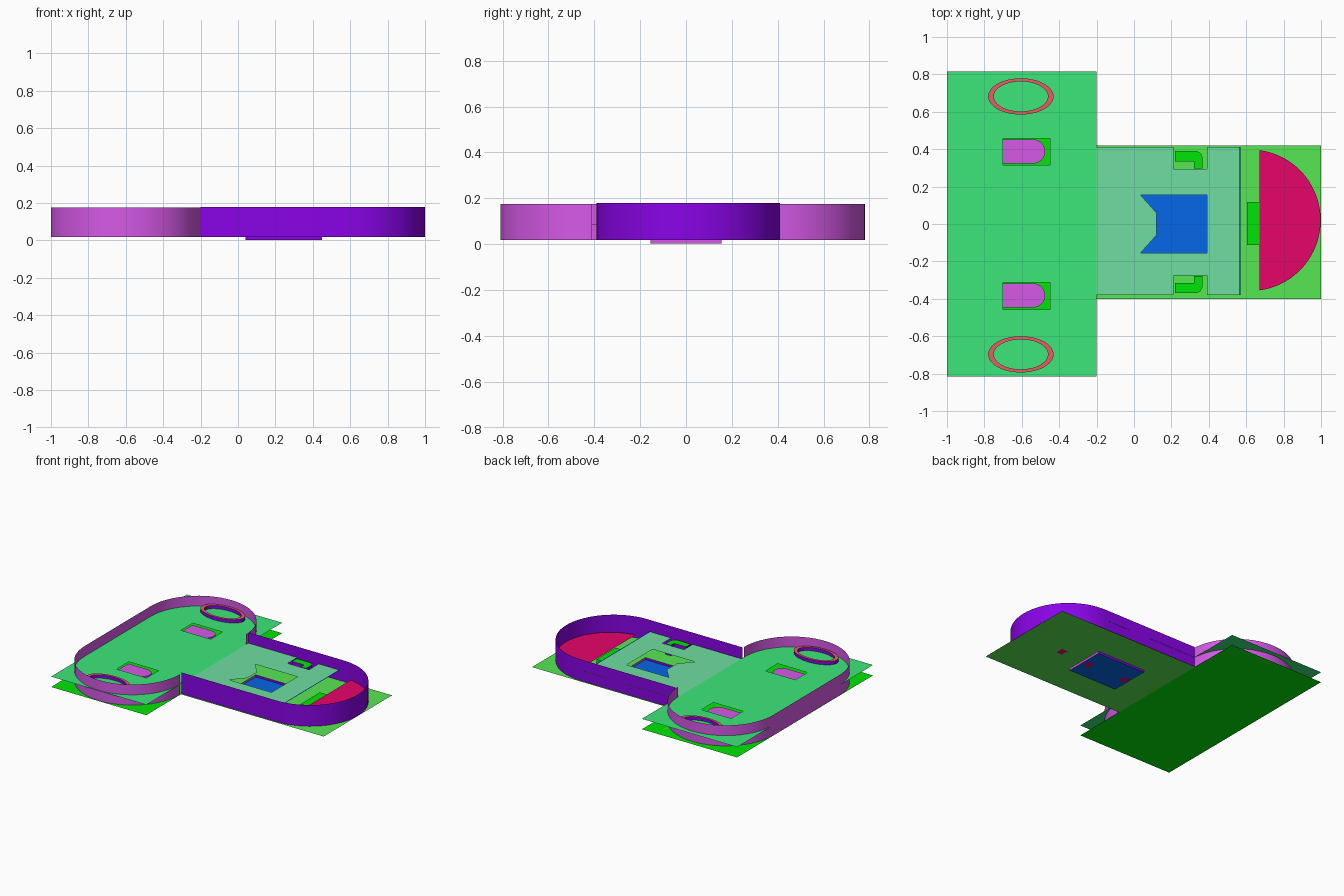
import bpy, bmesh, math

if "Cube" in bpy.data.objects:
    bpy.data.objects.remove(bpy.data.objects["Cube"])


def mat(name, rgb):
    lin = []
    for c in rgb:
        c /= 255
        lin.append(c / 12.92 if c <= 0.04045 else ((c + 0.055) / 1.055) ** 2.4)
    m = bpy.data.materials.new(name)
    m.diffuse_color = (*lin, 1)
    m.use_nodes = True
    m.node_tree.nodes["Principled BSDF"].inputs["Base Color"].default_value = m.diffuse_color
    return m


GREEN = mat("sea green", (60, 232, 123))
TEAL = mat("soft teal", (112, 222, 162))
FLOOR = mat("leaf green", (87, 231, 83))
BRIGHT = mat("bright green", (0, 230, 6))
RED = mat("crimson", (230, 5, 105))
BLUE = mat("blue", (6, 102, 232))
SALMON = mat("salmon", (232, 93, 104))
PURPLE = mat("purple", (138, 4, 232))
PINK = mat("orchid pink", (215, 90, 232))


def finish(bm, name, material, smooth=False):
    me = bpy.data.meshes.new(name)
    for f in bm.faces:
        f.smooth = smooth
    bm.to_mesh(me)
    bm.free()
    me.materials.append(material)
    ob = bpy.data.objects.new(name, me)
    bpy.context.collection.objects.link(ob)
    return ob


def sheet(name, loops, z, material):
    """Flat sheet: first loop is the outline, the others are holes."""
    bm = bmesh.new()
    edges = []
    for loop in loops:
        vs = [bm.verts.new((x, y, z)) for x, y in loop]
        edges += [bm.edges.new((vs[i - 1], vs[i])) for i in range(len(vs))]
    bmesh.ops.triangle_fill(bm, edges=edges, use_beauty=True, normal=(0, 0, 1))
    bm.normal_update()
    for f in bm.faces:
        if f.normal.z < 0:
            f.normal_flip()
    bmesh.ops.dissolve_limit(bm, angle_limit=0.01, verts=bm.verts[:], edges=bm.edges[:])
    return finish(bm, name, material)


def wall(name, path, z0, z1, material, closed=False, smooth=False):
    """Thin upright wall along a path."""
    bm = bmesh.new()
    lo = [bm.verts.new((x, y, z0)) for x, y in path]
    hi = [bm.verts.new((x, y, z1)) for x, y in path]
    n = len(path)
    for i in range(n if closed else n - 1):
        j = (i + 1) % n
        bm.faces.new((lo[i], lo[j], hi[j], hi[i]))
    return finish(bm, name, material, smooth)


def rect(x0, x1, y0, y1):
    return [(x0, y0), (x1, y0), (x1, y1), (x0, y1)]


def arc(cx, cy, rx, ry, a0, a1, n=32):
    return [(cx + rx * math.cos(math.radians(a0 + (a1 - a0) * i / n)),
             cy + ry * math.sin(math.radians(a0 + (a1 - a0) * i / n)))
            for i in range(n + 1)]


# Cross wing: two sheets and the rounded wall, open towards the hall
slots = [rect(-0.7, -0.45, 0.315, 0.457), rect(-0.7, -0.45, -0.457, -0.312)]
wing = rect(-1, -0.2, -0.815, 0.815)
sheet("wing_lower_sheet", [wing], 0.018, BRIGHT)
sheet("wing_upper_floor", [wing] + slots, 0.097, GREEN)
wall("wing_wall", arc(-0.6, 0.38, 0.4, 0.4, 0, 180) + arc(-0.6, -0.41, 0.4, 0.4, 180, 360),
     0.019, 0.175, PINK, smooth=True)

# Rounded tabs inside the wing slots
for side, cy in (("back", 0.388), ("front", -0.382)):
    tab = [(-0.7, cy + 0.065), (-0.7, cy - 0.065)] + arc(-0.54, cy, 0.065, 0.065, -90, 90, 16)
    sheet(side + "_slot_tab", [tab], 0.085, PINK)
    wall(side + "_slot_tab_side", tab, 0.019, 0.085, PINK, closed=True)

# Raised oval rings on the wing
for side, cy in (("back", 0.682), ("front", -0.697)):
    outer = arc(-0.605, cy, 0.175, 0.097, 0, 360, 48)[:-1]
    inner = arc(-0.605, cy, 0.145, 0.08, 0, 360, 48)[:-1]
    sheet(side + "_ring_top", [outer, inner], 0.122, SALMON)
    wall(side + "_ring_outside", outer, 0.097, 0.122, PURPLE, True, True)
    wall(side + "_ring_inside", inner, 0.097, 0.122, PURPLE, True, True)

# Long hall: base floor with pit opening, and its rounded wall
pit = rect(0.04, 0.45, -0.155, 0.155)
sheet("hall_base_floor", [rect(-0.2, 1, -0.40, 0.42), pit], 0.018, FLOOR)
wall("hall_wall", [(-0.2, -0.39)] + arc(0.6, 0.01, 0.4, 0.4, -90, 90) + [(-0.2, 0.41)],
     0.019, 0.18, PURPLE, smooth=True)

# Raised hall floor with side notches and a notched opening
outline = [(-0.2, -0.38), (0.21, -0.38), (0.21, -0.275), (0.39, -0.275), (0.39, -0.38),
           (0.565, -0.38), (0.565, 0.412), (0.39, 0.412), (0.39, 0.295), (0.21, 0.295),
           (0.21, 0.412), (-0.2, 0.412)]
opening = [(0.035, 0.155), (0.12, 0.06), (0.12, -0.06), (0.035, -0.155),
           (0.39, -0.155), (0.39, 0.155)]
sheet("hall_raised_floor", [outline, opening], 0.097, TEAL)
sheet("step_stripe", [rect(0.561, 0.569, -0.38, 0.412)], 0.099, BLUE)

# Pit under the opening
sheet("pit_floor", [pit], 0.002, BLUE)
wall("pit_side_front", [pit[0], pit[1]], 0.002, 0.018, PURPLE)
wall("pit_side_back", [pit[2], pit[3]], 0.002, 0.018, PURPLE)
wall("pit_end_right", [pit[1], pit[2]], 0.002, 0.018, PINK)
wall("pit_end_left", [pit[3], pit[0]], 0.002, 0.018, PINK)

# Small red patches on the underside
for i, (x, z) in enumerate(((0.08, 0.0), (0.4, 0.0), (0.64, 0.016))):
    sheet(f"underside_patch_{i + 1}", [rect(x - 0.025, x + 0.025, -0.04, 0.02)], z, RED)

# Bent pieces inside the side notches
for side, y_out, s, y_in in (("back", 0.39, 1, 0.298), ("front", -0.37, -1, -0.277)):
    y_mid = y_out - 0.055 * s
    hook = [(0.22, y_out), (0.335, y_out), (0.355, y_out - 0.01 * s),
            (0.365, y_out - 0.03 * s), (0.365, y_in), (0.32, y_in),
            (0.32, y_mid), (0.22, y_mid)]
    sheet(side + "_hook_top", [hook], 0.1, BRIGHT)
    wall(side + "_hook_side", hook, 0.019, 0.1, PURPLE, closed=True)

# Rounded end platform and its entry block
end = arc(0.622, 0.02, 0.376, 0.378, -82.7, 82.7, 40)
sheet("end_platform", [end], 0.055, RED)
block = rect(0.605, 0.67, -0.112, 0.118)
sheet("entry_block_top", [block], 0.05, BRIGHT)
wall("entry_block_side", block, 0.019, 0.05, BRIGHT, closed=True)
